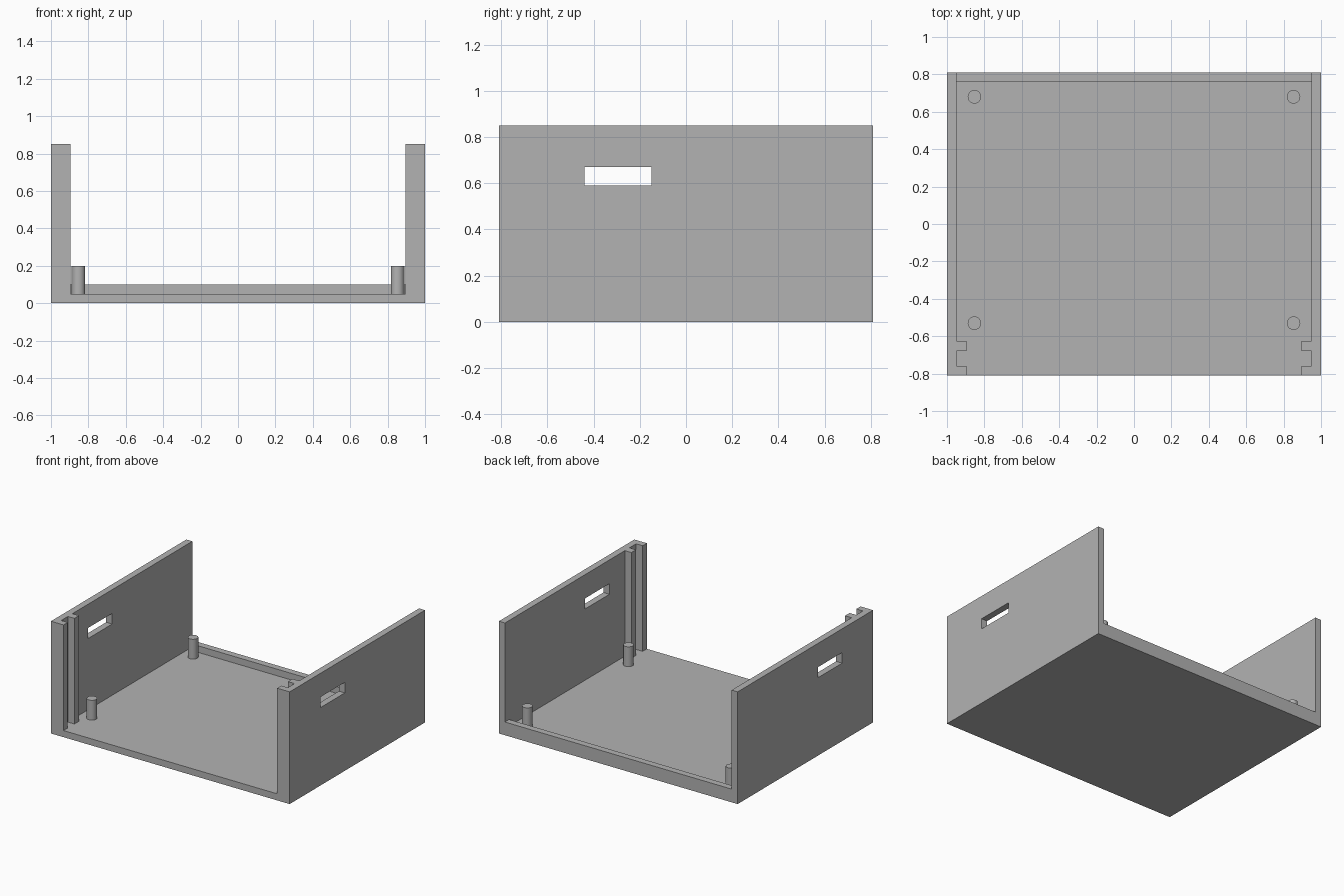
import bpy
import bmesh

if "Cube" in bpy.data.objects:
    bpy.data.objects.remove(bpy.data.objects["Cube"], do_unlink=True)

HALF_X, HALF_Y = 1.0, 0.81
FLOOR, WALL_TOP, THICK = 0.05, 0.85, 0.05

# Single grey plastic
grey = bpy.data.materials.new("grey plastic")
grey.use_nodes = True
colour = (0.45, 0.45, 0.45, 1)
grey.diffuse_color = colour
grey.node_tree.nodes["Principled BSDF"].inputs["Base Color"].default_value = colour


def prism(name, outline, bottom, top):
    """Extrude an outline in plan from bottom to top."""
    bm = bmesh.new()
    face = bm.faces.new([bm.verts.new((x, y, bottom)) for x, y in outline])
    result = bmesh.ops.extrude_face_region(bm, geom=[face])
    verts = [v for v in result["geom"] if isinstance(v, bmesh.types.BMVert)]
    bmesh.ops.translate(bm, verts=verts, vec=(0, 0, top - bottom))
    bmesh.ops.recalc_face_normals(bm, faces=bm.faces)
    mesh = bpy.data.meshes.new(name)
    bm.to_mesh(mesh)
    bm.free()
    mesh.materials.append(grey)
    obj = bpy.data.objects.new(name, mesh)
    bpy.context.collection.objects.link(obj)
    return obj


def box(name, x0, x1, y0, y1, z0, z1):
    return prism(name, [(x0, y0), (x1, y0), (x1, y1), (x0, y1)], z0, z1)


def activate(obj):
    bpy.ops.object.select_all(action="DESELECT")
    obj.select_set(True)
    bpy.context.view_layer.objects.active = obj


# Floor and low rear lip
inner = HALF_X - THICK
box("floor", -HALF_X, HALF_X, -HALF_Y, HALF_Y, 0, FLOOR)
box("rear_lip", -inner, inner, HALF_Y - THICK, HALF_Y, FLOOR, 0.1)

# Side walls, each with a panel groove at the front and a through slot
rail = 0.895
wall_outline = [
    (HALF_X, -HALF_Y), (HALF_X, HALF_Y), (inner, HALF_Y),
    (inner, -0.625), (rail, -0.625), (rail, -0.68), (inner, -0.68),
    (inner, -0.76), (rail, -0.76), (rail, -HALF_Y),
]
cutter = box("slot_cutter", -1.2, 1.2, -0.44, -0.15, 0.59, 0.67)
cutter.hide_render = True
for side, word in ((1, "left"), (-1, "right")):
    wall = prism(word + "_wall", [(side * x, y) for x, y in wall_outline],
                 FLOOR, WALL_TOP)
    cut = wall.modifiers.new("slot", "BOOLEAN")
    cut.operation = "DIFFERENCE"
    cut.solver = "EXACT"
    cut.object = cutter
    activate(wall)
    bpy.ops.object.modifier_apply(modifier=cut.name)
bpy.data.objects.remove(cutter, do_unlink=True)

# Mounting pins in the four corners
for side, word in ((1, "left"), (-1, "right")):
    for y, end in ((-0.53, "front"), (0.68, "rear")):
        bpy.ops.mesh.primitive_cylinder_add(
            vertices=32, radius=0.036, depth=0.15,
            location=(side * 0.853, y, FLOOR + 0.075))
        pin = bpy.context.object
        pin.name = f"{end}_{word}_pin"
        pin.data.materials.append(grey)
        bpy.ops.object.shade_smooth_by_angle()
